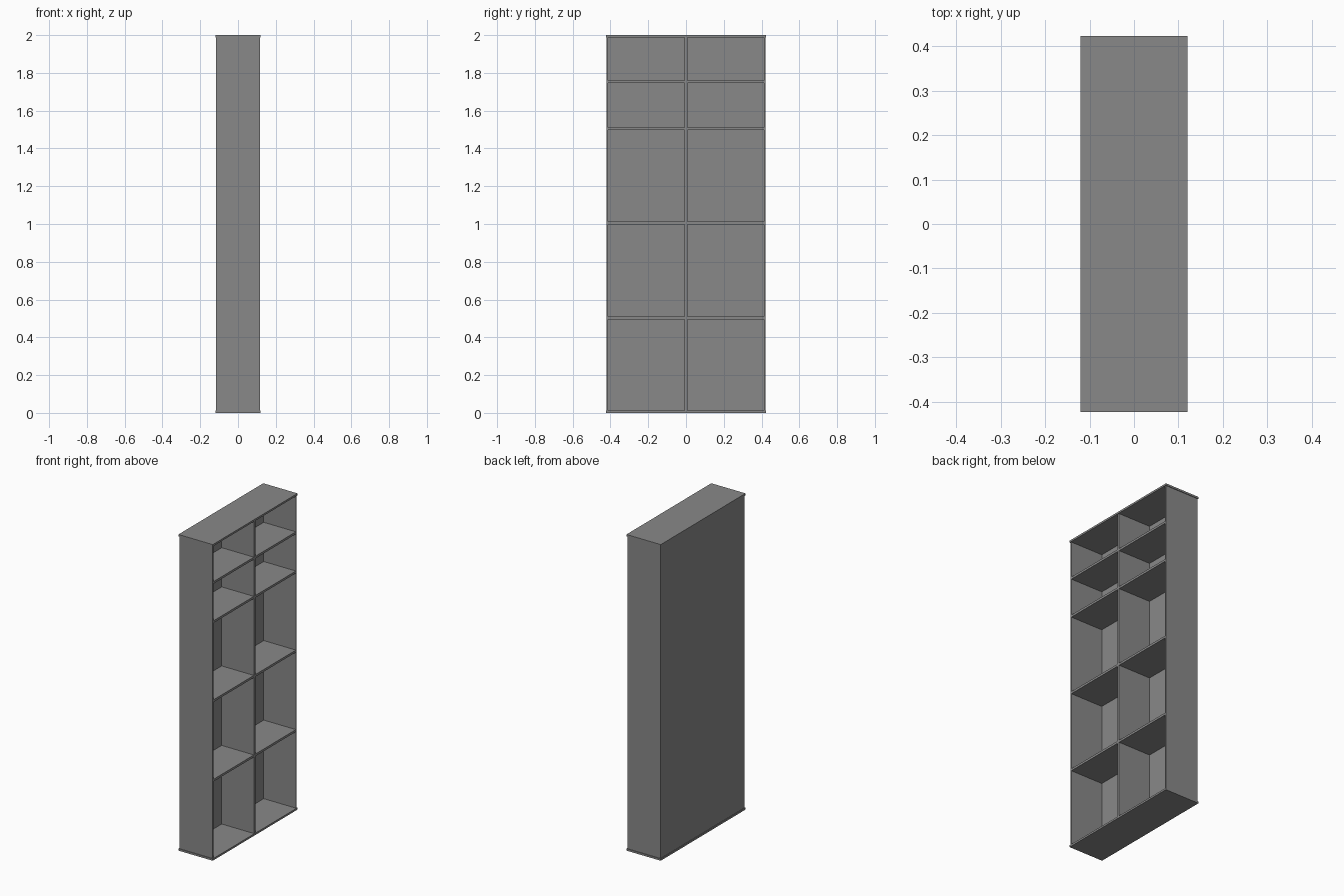
import bpy

cube = bpy.data.objects.get("Cube")
if cube:
    bpy.data.objects.remove(cube, do_unlink=True)

grey = bpy.data.materials.new("mid_grey")
grey.use_nodes = True
colour = (0.25, 0.25, 0.25, 1)
grey.diffuse_color = colour
grey.node_tree.nodes["Principled BSDF"].inputs["Base Color"].default_value = colour


def board(name, x, y, z):
    """Box spanning the (low, high) range on each axis."""
    bpy.ops.mesh.primitive_cube_add(
        size=1, location=[(a + b) / 2 for a, b in (x, y, z)])
    ob = bpy.context.object
    ob.name = name
    ob.scale = [b - a for a, b in (x, y, z)]
    bpy.ops.object.transform_apply(location=False, rotation=False, scale=True)
    ob.data.materials.append(grey)
    return ob


DEPTH, WIDTH, HEIGHT = 0.116, 0.42, 2.0   # half depth, half width, full height
LIP, CAP = 0.004, 0.012                   # cap overhang and thickness
PANEL, HALF = 0.007, 0.007                # panel thickness, half shelf thickness
inner_z = (CAP, HEIGHT - CAP)
inner_x = (-DEPTH + PANEL, DEPTH)

# Top and bottom caps overhang the carcass slightly
for name, z in (("bottom_cap", 0), ("top_cap", HEIGHT - CAP)):
    board(name, (-DEPTH - LIP, DEPTH + LIP), (-WIDTH - LIP, WIDTH + LIP), (z, z + CAP))

# Back panel and side panels; the bookcase opens towards +x
board("back_panel", (-DEPTH, -DEPTH + PANEL), (-WIDTH, WIDTH), inner_z)
board("front_side_panel", inner_x, (-WIDTH, -WIDTH + PANEL), inner_z)
board("rear_side_panel", inner_x, (WIDTH - PANEL, WIDTH), inner_z)

# Central upright and a pair of shelves on each level
board("centre_divider", inner_x, (-HALF, HALF), inner_z)
for level, z in enumerate((0.502, 1.005, 1.505, 1.753), 1):
    for side, y in (("front", (-WIDTH + PANEL, -HALF)), ("rear", (HALF, WIDTH - PANEL))):
        board(f"{side}_shelf_{level}", inner_x, y, (z - HALF, z + HALF))
